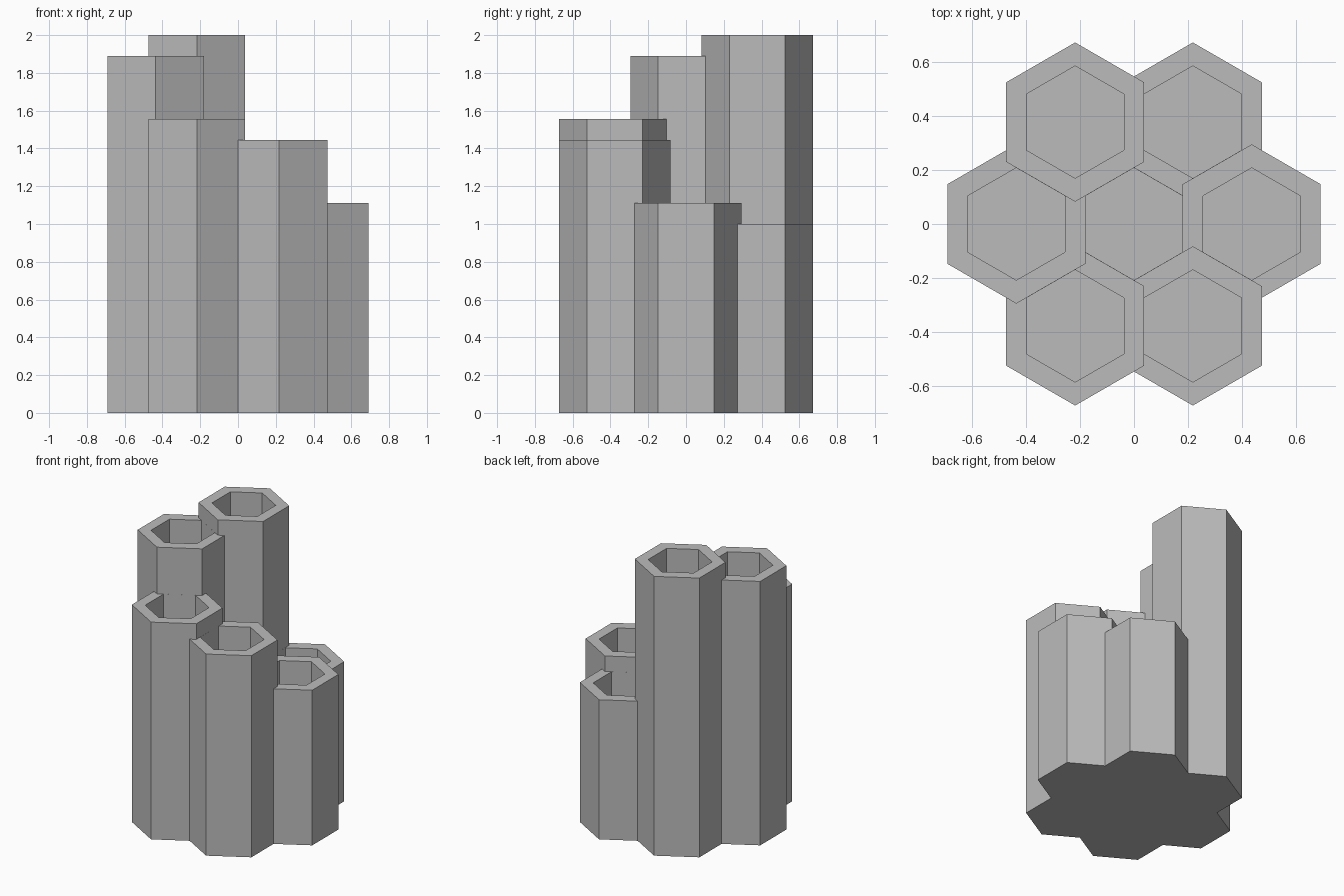
import bpy
import bmesh
from math import cos, sin, radians, sqrt

if "Cube" in bpy.data.objects:
    bpy.data.objects.remove(bpy.data.objects["Cube"], do_unlink=True)

PITCH = 0.436          # spacing between cell centres
OUTER = 0.295          # cell corner radius
INNER = 0.208          # opening corner radius
FLOOR = 0.08           # thickness of the closed base
ROW = PITCH * sqrt(3) / 2

# Cell centre and height, stepping down around the ring to the middle
CELLS = [
    (-PITCH / 2, ROW, 2.0),
    (-PITCH, 0, 1.89),
    (-PITCH / 2, -ROW, 1.556),
    (PITCH / 2, -ROW, 1.444),
    (PITCH, 0, 1.111),
    (PITCH / 2, ROW, 1.0),
    (0, 0, 0.667),
]


def hex_prism(name, x, y, radius, bottom, top):
    """Hexagonal prism with corners pointing along y."""
    bm = bmesh.new()
    ring = []
    for i in range(6):
        a = radians(90 + 60 * i)
        ring.append(bm.verts.new((x + radius * cos(a), y + radius * sin(a), bottom)))
    base = bm.faces.new(ring)
    made = bmesh.ops.extrude_face_region(bm, geom=[base], use_keep_orig=True)
    for v in made["geom"]:
        if isinstance(v, bmesh.types.BMVert):
            v.co.z = top
    bmesh.ops.recalc_face_normals(bm, faces=bm.faces)
    mesh = bpy.data.meshes.new(name)
    bm.to_mesh(mesh)
    bm.free()
    obj = bpy.data.objects.new(name, mesh)
    bpy.context.scene.collection.objects.link(obj)
    return obj


def combine(target, helper, operation):
    """Apply a boolean and discard the helper."""
    helper.hide_render = True
    mod = target.modifiers.new("cells", 'BOOLEAN')
    mod.operation = operation
    mod.solver = 'EXACT'
    mod.object = helper
    bpy.context.view_layer.objects.active = target
    bpy.ops.object.modifier_apply(modifier=mod.name)
    bpy.data.objects.remove(helper, do_unlink=True)


# Merge the solid columns
holder = None
for x, y, height in CELLS:
    column = hex_prism("column", x, y, OUTER, 0, height)
    if holder is None:
        holder = column
    else:
        combine(holder, column, 'UNION')

# Hollow out each column
for x, y, height in CELLS:
    combine(holder, hex_prism("opening", x, y, INNER, FLOOR, height + 0.1), 'DIFFERENCE')

holder.name = "hexagonal_holder"

# Plain grey plastic
grey = bpy.data.materials.new("plain_grey")
grey.use_nodes = True
colour = (0.5, 0.5, 0.5, 1)
grey.diffuse_color = colour
grey.node_tree.nodes["Principled BSDF"].inputs["Base Color"].default_value = colour
holder.data.materials.clear()
holder.data.materials.append(grey)
